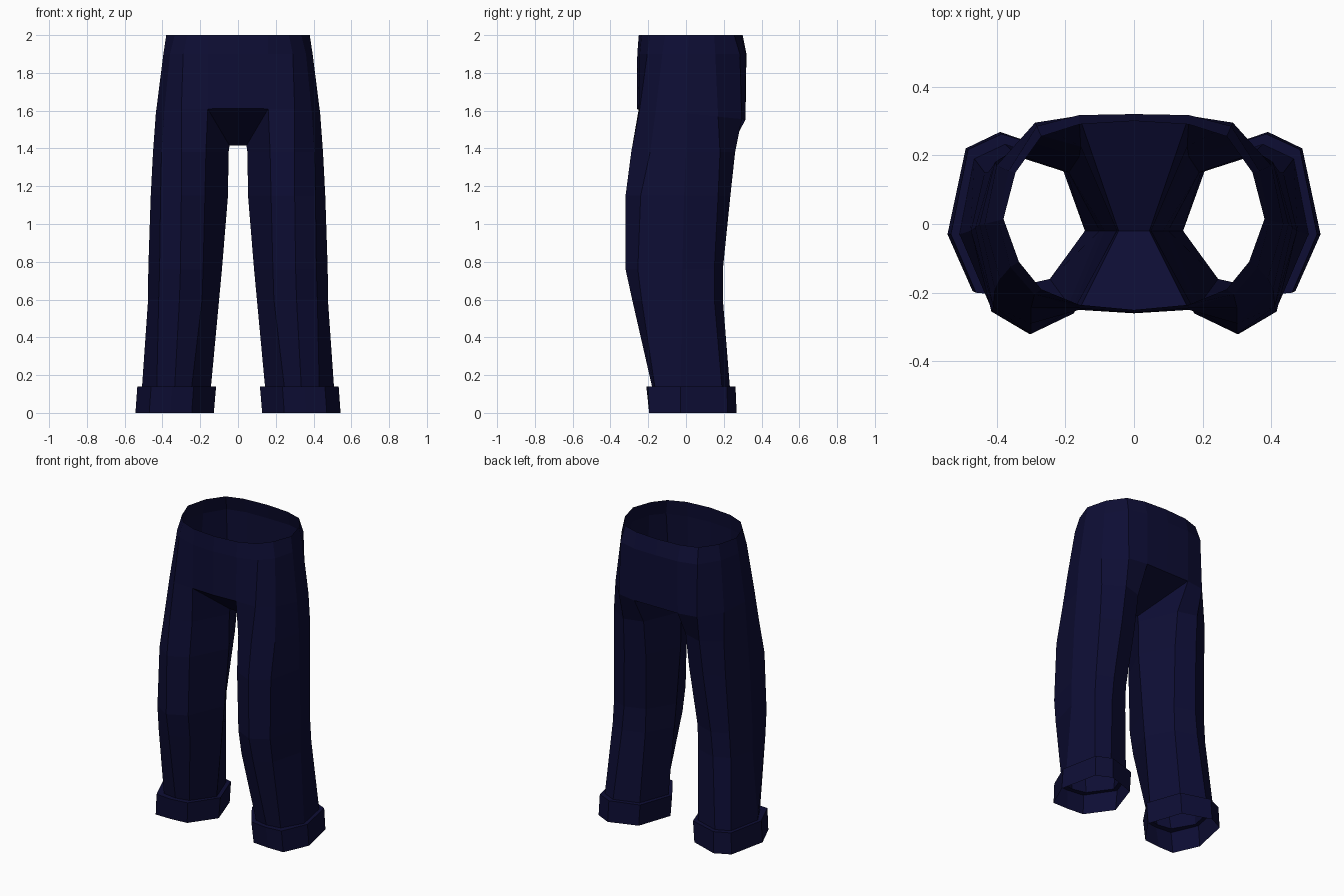
import bpy, bmesh

cube = bpy.data.objects.get("Cube")
if cube:
    bpy.data.objects.remove(cube, do_unlink=True)

navy = bpy.data.materials.new("navy cloth")
navy.use_nodes = True
color = (0.004, 0.004, 0.034, 1)
navy.diffuse_color = color
bsdf = navy.node_tree.nodes["Principled BSDF"]
bsdf.inputs["Base Color"].default_value = color
bsdf.inputs["Roughness"].default_value = 0.9


def add_ring(bm, z, pts, slope=0.0):
    return [bm.verts.new((x, y, z - slope * y)) for x, y in pts]


def bridge(bm, a, b, closed=True):
    n = len(a)
    for i in range(n if closed else n - 1):
        j = (i + 1) % n
        bm.faces.new((a[i], a[j], b[j], b[i]))


def finish(bm, name):
    """Make the left half into an object mirrored across x."""
    mesh = bpy.data.meshes.new(name)
    bm.to_mesh(mesh)
    bm.free()
    mesh.materials.append(navy)
    obj = bpy.data.objects.new(name, mesh)
    bpy.context.collection.objects.link(obj)
    mirror = obj.modifiers.new("mirror", 'MIRROR')
    mirror.use_clip = True
    mirror.merge_threshold = 0.001
    return obj


# Hip half rings: front centre, around the left side, to back centre
waist = [(0, -.25), (.16, -.235), (.27, -.19), (.335, -.11), (.38, .015),
         (.345, .15), (.27, .255), (.16, .29), (0, .30)]
belt = [(0, -.258), (.16, -.245), (.29, -.205), (.36, -.125), (.395, .01),
        (.365, .155), (.283, .285), (.16, .317), (0, .32)]
hips = [(0, -.26), (.16, -.25), (.30, -.245), (.39, -.16), (.435, 0),
        (.40, .17), (.288, .295), (.16, .315), (0, .315)]

# Leg rings: front inner, front, front outer, side, back outer, back, back inner, inner
thigh = [(.17, -.24), (.30, -.29), (.405, -.19), (.45, 0),
         (.405, .18), (.28, .26), (.155, .225), (.05, -.02)]
mid_thigh = [(.175, -.26), (.30, -.32), (.41, -.24), (.462, -.01),
             (.41, .17), (.29, .235), (.16, .195), (.053, -.02)]
knee = [(.185, -.26), (.305, -.32), (.415, -.255), (.475, -.02),
        (.425, .15), (.32, .195), (.19, .15), (.085, -.02)]
shin = [(.19, -.235), (.31, -.285), (.42, -.235), (.476, -.02),
        (.435, .15), (.335, .195), (.195, .15), (.10, -.02)]
ankle = [(.245, -.16), (.335, -.18), (.43, -.165), (.508, -.03),
         (.465, .19), (.375, .232), (.215, .18), (.143, -.02)]

# Trouser body
bm = bmesh.new()
top = add_ring(bm, 2.0, waist)
mid = add_ring(bm, 1.9, belt)
low = add_ring(bm, 1.585, hips, slope=0.1)
bridge(bm, top, mid, closed=False)
bridge(bm, mid, low, closed=False)

# Crotch gusset
crotch = bm.verts.new((0, -.02, 1.415))
inner = bm.verts.new((.045, -.02, 1.415))
bm.faces.new((low[0], low[1], inner, crotch))
bm.faces.new((crotch, inner, low[7], low[8]))

# Leg
previous = low[1:8] + [inner]
for z, pts in ((1.38, thigh), (1.15, mid_thigh), (.76, knee), (.60, shin), (.14, ankle)):
    ring = add_ring(bm, z, pts)
    bridge(bm, previous, ring)
    previous = ring
bmesh.ops.recalc_face_normals(bm, faces=bm.faces[:])
finish(bm, "trousers")

# Turned-up cuffs: a ledge around the ankle and an open band below it
hem = [(.245, -.185), (.36, -.195), (.47, -.195), (.543, -.03),
       (.49, .22), (.39, .268), (.205, .205), (.128, -.02)]
cuff_top = [(.235, -.195), (.35, -.21), (.46, -.2), (.533, -.03),
            (.483, .217), (.385, .262), (.195, .205), (.116, -.02)]
bm = bmesh.new()
ledge = add_ring(bm, .14, ankle)
edge = add_ring(bm, .14, cuff_top)
base = add_ring(bm, 0, hem)
bridge(bm, ledge, edge)
bridge(bm, edge, base)
bmesh.ops.recalc_face_normals(bm, faces=bm.faces[:])
finish(bm, "cuffs")
